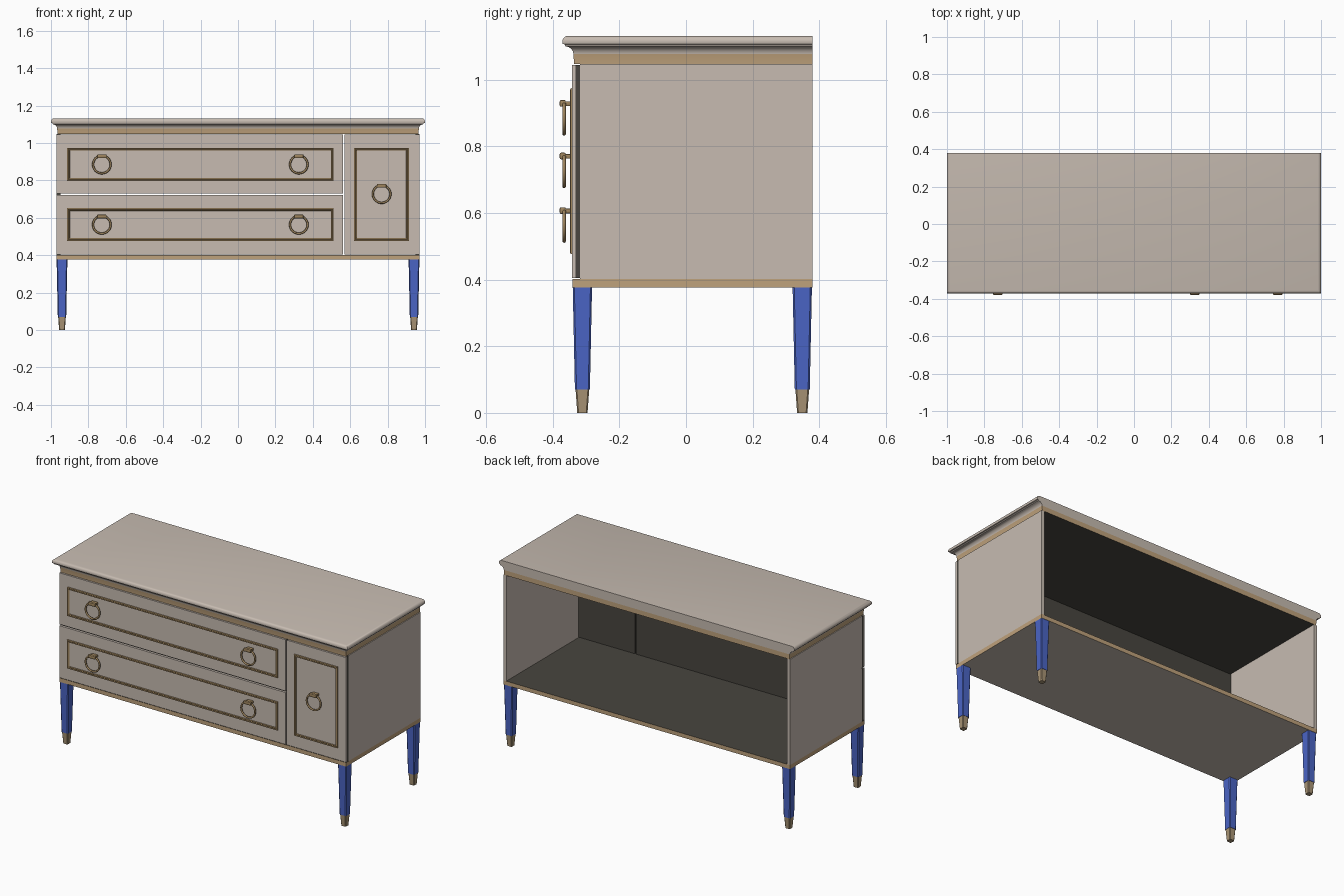
import bpy, bmesh, math
from mathutils import Vector

if "Cube" in bpy.data.objects:
    bpy.data.objects.remove(bpy.data.objects["Cube"])


def mat(name, r, g, b):
    m = bpy.data.materials.new(name)
    m.diffuse_color = (r, g, b, 1)
    m.use_nodes = True
    m.node_tree.nodes["Principled BSDF"].inputs["Base Color"].default_value = m.diffuse_color
    return m


TAUPE = mat("taupe paint", 0.57, 0.50, 0.44)
GOLD = mat("gold trim", 0.52, 0.36, 0.20)
BRASS = mat("brass hardware", 0.34, 0.23, 0.11)
FOOT = mat("foot cap", 0.40, 0.30, 0.18)
BLUE = mat("blue leg", 0.07, 0.13, 0.56)
DARK = mat("dark interior", 0.065, 0.06, 0.05)


def finish(name, bm, mats, rule=None, smooth=False):
    bmesh.ops.recalc_face_normals(bm, faces=bm.faces)
    if rule:
        for f in bm.faces:
            f.material_index = rule(f)
    me = bpy.data.meshes.new(name)
    bm.to_mesh(me)
    bm.free()
    for m in mats:
        me.materials.append(m)
    ob = bpy.data.objects.new(name, me)
    bpy.context.collection.objects.link(ob)
    if smooth:
        bpy.ops.object.select_all(action='DESELECT')
        ob.select_set(True)
        bpy.context.view_layer.objects.active = ob
        bpy.ops.object.shade_smooth_by_angle(angle=math.radians(35))
    return ob


def box(name, x, y, z, mats, rule=None, bevel=0):
    bm = bmesh.new()
    bmesh.ops.create_cube(bm, size=1)
    for v in bm.verts:
        v.co = Vector([(a + b) / 2 + c * (b - a) for (a, b), c in zip((x, y, z), v.co)])
    if bevel:
        bmesh.ops.bevel(bm, geom=bm.edges[:], offset=bevel, segments=2, affect='EDGES', profile=0.5)
    return finish(name, bm, mats, rule, bool(bevel))


def loft(rings, caps=True, closed=False):
    """Bridge equal-length point rings into a skin."""
    bm = bmesh.new()
    vs = [[bm.verts.new(p) for p in r] for r in rings]
    pairs = list(zip(vs, vs[1:])) + ([(vs[-1], vs[0])] if closed else [])
    for a, b in pairs:
        n = len(a)
        for i in range(n):
            j = (i + 1) % n
            bm.faces.new((a[i], a[j], b[j], b[i]))
    if caps:
        bm.faces.new(vs[0])
        bm.faces.new(vs[-1])
    return bm


# Moulded top: flush at the back, stepping outwards on the other three sides
PROFILE = [(-0.005, 1.048), (-0.003, 1.078), (-0.001, 1.086), (0.004, 1.093),
           (0.011, 1.098), (0.022, 1.101), (0.023, 1.106), (0.029, 1.108),
           (0.03, 1.113), (0.03, 1.119), (0.026, 1.126), (0.021, 1.130), (0.014, 1.132)]
rings = [[(-0.97 - o, -0.341 - o, z), (0.97 + o, -0.341 - o, z),
          (0.97 + o, 0.38, z), (-0.97 - o, 0.38, z)] for o, z in PROFILE]


def top_rule(f):
    if f.normal.z < -0.99 and f.calc_center_median().z < 1.05:
        return 2
    return 1 if f.calc_center_median().z < 1.078 else 0


finish("moulded_top", loft(rings), [TAUPE, GOLD, DARK], top_rule, True)

# Base board: gold edge, dark inside, painted underside
box("base_board", (-0.97, 0.97), (-0.34, 0.38), (0.377, 0.402), [GOLD, DARK, TAUPE],
    lambda f: 1 if f.normal.z > 0.9 else 2 if f.normal.z < -0.9 else 0)

# Side panels (the back is open)
for side, a, b in (("left", -0.97, -0.95), ("right", 0.95, 0.97)):
    box(side + "_side_panel", (a, b), (-0.318, 0.38), (0.402, 1.048), [TAUPE, DARK],
        lambda f: 1 if f.normal.y < -0.9 else 0)


def frame(name, x, z):
    """Raised rectangular bead on a drawer or door front."""
    rs = []
    for i, y in ((0, -0.340), (0.001, -0.346), (0.005, -0.348), (0.008, -0.345),
                 (0.011, -0.347), (0.015, -0.345), (0.016, -0.340)):
        rs.append([(x[0] + i, y, z[0] + i), (x[1] - i, y, z[0] + i),
                   (x[1] - i, y, z[1] - i), (x[0] + i, y, z[1] - i)])
    finish(name, loft(rs, caps=False, closed=True), [BRASS])


def ring_pull(name, x, z):
    """Hanging ring on a small bracket; z is the ring centre."""
    bpy.ops.mesh.primitive_torus_add(location=(x, -0.366, z), rotation=(math.pi / 2, 0, 0),
                                     major_radius=0.047, minor_radius=0.0055,
                                     major_segments=40, minor_segments=10)
    ob = bpy.context.object
    ob.name = name + "_ring"
    ob.data.materials.append(BRASS)
    bpy.ops.object.shade_smooth_by_angle(angle=math.radians(40))
    box(name + "_bracket", (x - 0.025, x + 0.025), (-0.379, -0.361),
        (z + 0.034, z + 0.054), [BRASS], bevel=0.004)
    box(name + "_stem", (x - 0.02, x + 0.02), (-0.365, -0.338),
        (z + 0.036, z + 0.05), [BRASS], bevel=0.003)


# Drawer and door fronts with dark backing, bead frame and pulls
FRONTS = [("upper_drawer", (-0.97, 0.561), (0.731, 1.045), (-0.915, 0.512), (0.797, 0.975),
           [(-0.728, 0.885), (0.325, 0.885)]),
          ("lower_drawer", (-0.97, 0.561), (0.405, 0.722), (-0.915, 0.512), (0.476, 0.653),
           [(-0.728, 0.563), (0.325, 0.563)]),
          ("door", (0.569, 0.97), (0.405, 1.045), (0.62, 0.915), (0.476, 0.975),
           [(0.768, 0.727)])]
for name, x, z, fx, fz, pulls in FRONTS:
    box(name + "_front", x, (-0.342, -0.331), z, [TAUPE])
    box(name + "_backing", x, (-0.331, -0.318), z, [DARK])
    frame(name + "_frame", fx, fz)
    for i, (px, pz) in enumerate(pulls):
        ring_pull(f"{name}_pull_{i + 1}", px, pz)


def octagon(cx, cy, h, z, c):
    """Square of half-width h with corners cut by c."""
    k = h - c
    return [(cx + a, cy + b, z) for a, b in
            ((-k, -h), (k, -h), (h, -k), (h, k), (k, h), (-k, h), (-h, k), (-h, -k))]


# Tapered legs with foot caps
for sx, side in ((-1, "left"), (1, "right")):
    for cy, end in ((-0.311, "front"), (0.349, "back")):
        cx = sx * 0.941
        finish(f"{end}_{side}_leg", loft([octagon(cx, cy, 0.0225, 0.07, 0.005),
                                          octagon(cx, cy, 0.029, 0.378, 0.005)]), [BLUE])
        finish(f"{end}_{side}_foot", loft([octagon(cx, cy, 0.0155, 0, 0.004),
                                           octagon(cx, cy, 0.0205, 0.07, 0.004)]), [FOOT])
